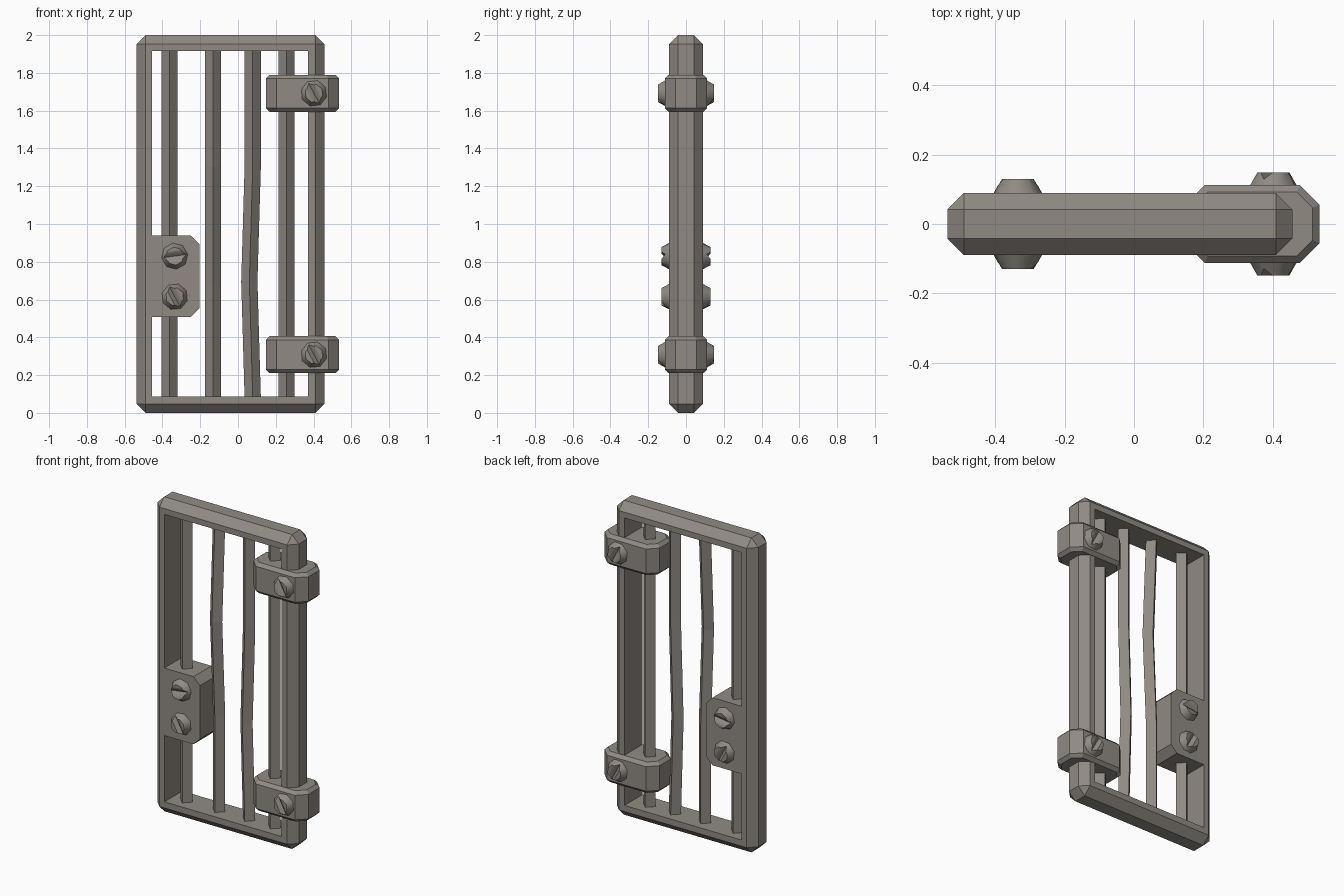
import bpy, bmesh, math
from mathutils import Matrix, Vector

if "Cube" in bpy.data.objects:
    bpy.data.objects.remove(bpy.data.objects["Cube"])

iron = bpy.data.materials.new("weathered_iron")
iron.diffuse_color = (0.28, 0.256, 0.226, 1)
iron.use_nodes = True
iron.node_tree.nodes["Principled BSDF"].inputs["Base Color"].default_value = iron.diffuse_color


def finish(bm, name):
    bmesh.ops.recalc_face_normals(bm, faces=bm.faces[:])
    me = bpy.data.meshes.new(name)
    bm.to_mesh(me)
    bm.free()
    me.materials.append(iron)
    ob = bpy.data.objects.new(name, me)
    bpy.context.scene.collection.objects.link(ob)
    return ob


def prism(pts, axis, a, b):
    """Extrude a closed 2D outline from a to b along axis index."""
    bm = bmesh.new()
    vs = []
    for p in pts:
        c = list(p)
        c.insert(axis, a)
        vs.append(bm.verts.new(c))
    f = bm.faces.new(vs)
    d = Vector((0, 0, 0))
    d[axis] = b - a
    ext = bmesh.ops.extrude_face_region(bm, geom=[f])
    bmesh.ops.translate(bm, vec=d, verts=[v for v in ext["geom"] if isinstance(v, bmesh.types.BMVert)])
    if not f.is_valid or len(bm.faces) < len(pts) + 2:
        bm.faces.new(vs)
    bmesh.ops.recalc_face_normals(bm, faces=bm.faces[:])
    return bm


def rect(x0, x1, z0, z1):
    return [(x0, z0), (x1, z0), (x1, z1), (x0, z1)]


def cut(ob, cutter):
    m = ob.modifiers.new("cut", "BOOLEAN")
    m.operation = "DIFFERENCE"
    m.solver = "EXACT"
    m.object = cutter
    dg = bpy.context.evaluated_depsgraph_get()
    ob.data = bpy.data.meshes.new_from_object(ob.evaluated_get(dg))
    ob.modifiers.clear()
    bpy.data.objects.remove(cutter)


# Door frame: bevelled slab with a rectangular opening
bm = prism(rect(-0.538, 0.457, 0, 2), 1, -0.09, 0.09)
bmesh.ops.bevel(bm, geom=bm.edges[:], offset=0.048, segments=1, affect="EDGES")
frame = finish(bm, "door_frame")
cut(frame, finish(prism(rect(-0.455, 0.37, 0.087, 1.915), 1, -0.3, 0.3), "opening_cutter"))

# Diamond-section bars, two of them slightly bent
R = 0.043
levels = [0.08, 0.695, 1.305, 1.92]
bars = [(-0.362, {}), (-0.133, {2: (0, -0.03)}), (0.078, {1: (-0.018, 0)}), (0.257, {})]
for i, (x, bends) in enumerate(bars):
    bm = bmesh.new()
    rings = []
    for k, z in enumerate(levels):
        dx, dy = bends.get(k, (0, 0))
        rings.append([bm.verts.new((x + dx + a * R, dy + b * R, z))
                      for a, b in ((1, 0), (0, 1), (-1, 0), (0, -1))])
    for lo, hi in zip(rings, rings[1:]):
        for j in range(4):
            n = (j + 1) % 4
            bm.faces.new((lo[j], lo[n], hi[n], hi[j]))
    bm.faces.new(rings[0])
    bm.faces.new(rings[-1])
    finish(bm, f"bar_{i + 1}")

# Lock box with clipped right corners
c = 0.045
finish(prism([(-0.456, 0.508), (-0.205 - c, 0.508), (-0.205, 0.508 + c),
              (-0.205, 0.938 - c), (-0.205 - c, 0.938), (-0.456, 0.938)], 1, -0.09, 0.09), "lock_box")


# Slotted screw heads, mirrored front and back
def screw(name, x, z, y, h, angle):
    bm = bmesh.new()
    bmesh.ops.create_cone(bm, cap_ends=True, segments=8, radius1=0.07, radius2=0.048, depth=h,
                          matrix=Matrix.Translation((0, 0, h / 2)))
    head = finish(bm, name + "_front")
    w = 0.02
    cut(head, finish(prism([(0, h - w), (2 * w, h + w), (-2 * w, h + w)], 0, -0.2, 0.2), "slot_cutter"))
    for p in head.data.polygons:
        p.use_smooth = True
    head.data.transform(Matrix.Translation((x, -y, z)) @ Matrix.Rotation(math.pi / 2, 4, "X")
                        @ Matrix.Rotation(math.radians(angle), 4, "Z"))
    back = head.copy()
    back.data = head.data.copy()
    back.name = name + "_back"
    back.data.transform(Matrix.Scale(-1, 4, (0, 1, 0)))
    back.data.flip_normals()
    bpy.context.scene.collection.objects.link(back)
    for ob in (head, back):
        ob.data.set_sharp_from_angle(angle=math.radians(45))


screw("lock_screw_upper", -0.335, 0.83, 0.09, 0.04, 8)
screw("lock_screw_lower", -0.335, 0.615, 0.09, 0.04, -62)

# Hinges: eight-sided blocks with softened top and bottom rims
x0, x1, w, c = 0.147, 0.535, 0.112, 0.057
outline = [(x0 + c, -w), (x1 - c, -w), (x1, -w + c), (x1, w - c),
           (x1 - c, w), (x0 + c, w), (x0, w - c), (x0, -w + c)]
for side, z in (("lower", 0.308), ("upper", 1.692)):
    bm = prism(outline, 2, z - 0.098, z + 0.098)
    rims = [e for e in bm.edges if abs(e.verts[0].co.z - e.verts[1].co.z) < 1e-4]
    bmesh.ops.bevel(bm, geom=rims, offset=0.02, segments=1, affect="EDGES")
    finish(bm, f"hinge_{side}")
    screw(f"hinge_screw_{side}", 0.402, z, w, 0.037, -62)
